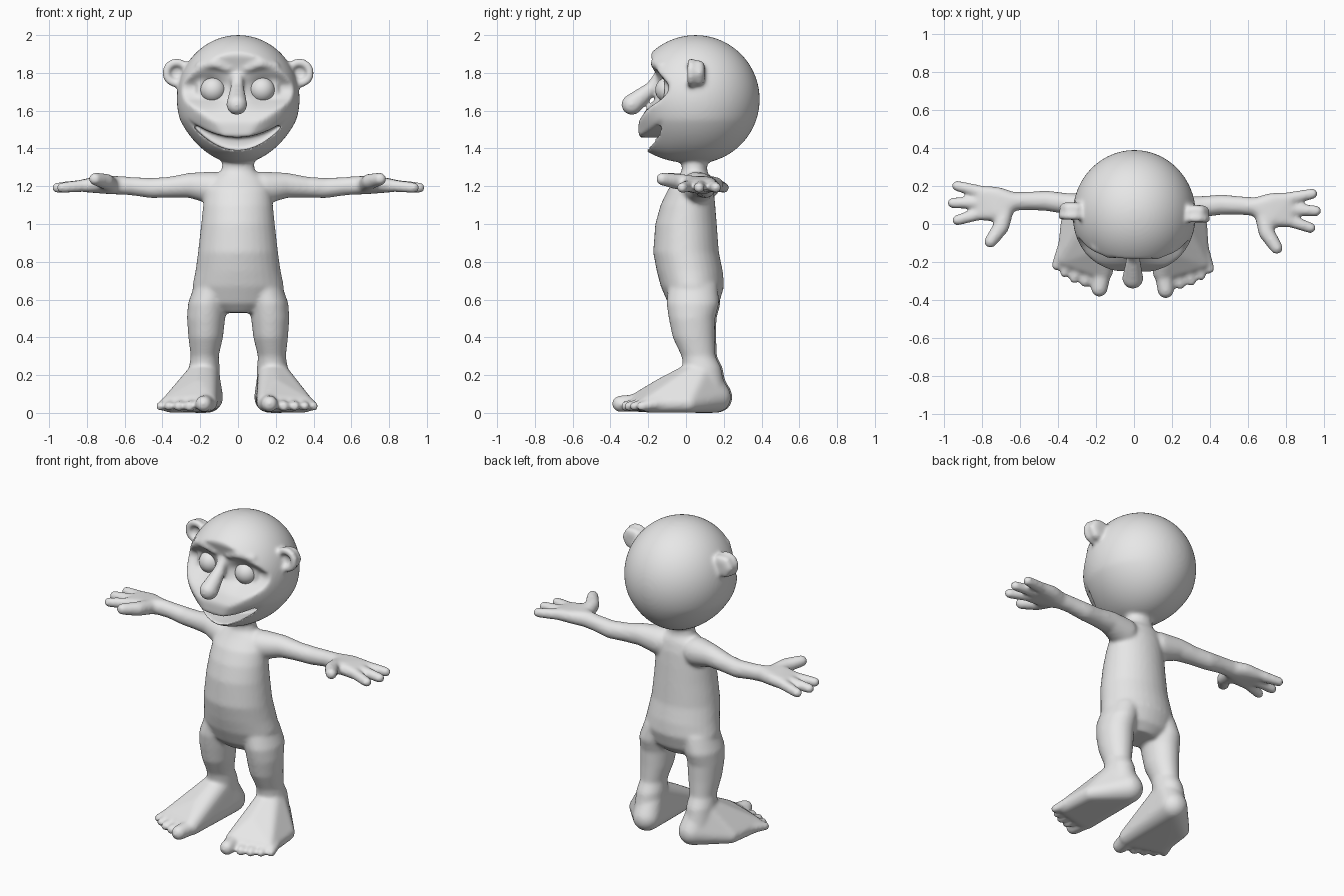
import bpy, bmesh, math
from mathutils import Vector

if "Cube" in bpy.data.objects:
    bpy.data.objects.remove(bpy.data.objects["Cube"])

TURN = -0.022  # the whole figure stands very slightly turned

skin = bpy.data.materials.new("plain grey")
skin.diffuse_color = (0.8, 0.8, 0.8, 1)
skin.use_nodes = True
skin.node_tree.nodes["Principled BSDF"].inputs["Base Color"].default_value = skin.diffuse_color

tmp = bmesh.new()
bmesh.ops.create_icosphere(tmp, subdivisions=3, radius=1)
DIRS = [v.co.copy() for v in tmp.verts]
tmp.free()


def finish(bm, name):
    bmesh.ops.delete(bm, geom=[v for v in bm.verts if not v.link_faces], context='VERTS')
    bmesh.ops.recalc_face_normals(bm, faces=bm.faces)
    me = bpy.data.meshes.new(name)
    bm.to_mesh(me)
    bm.free()
    me.polygons.foreach_set("use_smooth", [True] * len(me.polygons))
    me.materials.append(skin)
    ob = bpy.data.objects.new(name, me)
    bpy.context.collection.objects.link(ob)
    ob.rotation_euler.z = TURN
    return ob


def hull(bm, balls, s=1):
    """Convex skin around balls (x, y, z, r); s mirrors in x."""
    vs = [bm.verts.new((s * (x + d.x * r), y + d.y * r, z + d.z * r))
          for x, y, z, r in balls for d in DIRS]
    bmesh.ops.convex_hull(bm, input=vs)


def chain(bm, balls, s=1):
    for a, b in zip(balls, balls[1:]):
        hull(bm, (a, b), s)


def ring(bm, c, R, r, s=1, n=16):
    """Ring of tube radius r facing the front."""
    pts = [(c[0] + R * math.cos(i * math.tau / n), c[1],
            c[2] + R * math.sin(i * math.tau / n), r) for i in range(n + 1)]
    chain(bm, pts, s)


def loft(bm, rows, s=1, n=32):
    """Elliptical rings (cx, cy, z, rx, ry) joined upward."""
    rings = [[bm.verts.new((s * (cx + rx * math.cos(i * math.tau / n)),
                            cy + ry * math.sin(i * math.tau / n), z)) for i in range(n)]
             for cx, cy, z, rx, ry in rows]
    for a, b in zip(rings, rings[1:]):
        for i in range(n):
            bm.faces.new((a[i], a[(i + 1) % n], b[(i + 1) % n], b[i]))
    bm.faces.new(rings[0])
    bm.faces.new(rings[-1])


def interp(table, z):
    if z <= table[0][0]:
        return table[0][1]
    for (z0, a), (z1, b) in zip(table, table[1:]):
        if z <= z1:
            return a + (b - a) * (z - z0) / (z1 - z0)
    return table[-1][1]


bm = bmesh.new()

# head: ball with flattened face, eye hollows and a pushed-out muzzle
FACE = [(1.40, -.25), (1.54, -.25), (1.60, -.215), (1.66, -.165), (1.74, -.15),
        (1.83, -.165), (1.89, -.185), (1.95, -.20)]
head = bmesh.ops.create_icosphere(bm, subdivisions=6, radius=.34)['verts']
for v in head:
    v.co += Vector((0, .05, 1.66))
    x, y, z = v.co
    if y < .05:
        f = min(1, (.05 - y) / .1)
        y -= f * .06 * math.exp(-(x / .17) ** 2 - ((z - 1.40) / .09) ** 2)
        ax = min(abs(x), .15)
        hollow = .07 * math.exp(-((ax - .15) / .08) ** 2 - ((z - 1.715) / .075) ** 2)
        y = max(y, interp(FACE, z) + hollow)
    v.co = (x * (.955 - .1 * max(0, (1.55 - z) / .2)), y, z)

# nose
chain(bm, [(0, -.13, 1.80, .03), (0, -.18, 1.72, .036), (0, -.287, 1.632, .056)])

# torso and neck
loft(bm, [(0, .04, .53, .12, .09), (0, .04, .58, .215, .135), (0, .034, .67, .243, .168),
          (0, .02, .75, .226, .175), (0, 0, .85, .212, .174), (0, 0, 1.0, .195, .163),
          (0, .01, 1.1, .185, .145), (0, .025, 1.18, .175, .122), (0, .042, 1.24, .145, .09),
          (0, .045, 1.28, .09, .067), (0, .045, 1.38, .075, .067)])

for s in (1, -1):
    # ear: rim with a rounded back
    ring(bm, (.325, .035, 1.80), .056, .022, s)
    hull(bm, [(.325 + .04 * math.cos(a), .075, 1.80 + .04 * math.sin(a), .032)
              for a in (0, 1.05, 2.1, 3.15, 4.2, 5.25)], s)
    # eyelids and brow
    ring(bm, (.13, -.10, 1.712), .073, .015, s)
    chain(bm, [(.05, -.15, 1.825, .025), (.12, -.16, 1.85, .027), (.20, -.125, 1.835, .025)], s)
    # arm
    chain(bm, [(.13, .06, 1.19, .088), (.25, .085, 1.205, .067), (.36, .10, 1.195, .056),
               (.46, .112, 1.19, .054), (.56, .11, 1.20, .049), (.64, .105, 1.205, .05)], s)
    # palm, fingers and thumb
    hull(bm, [(.64, .105, 1.205, .05), (.72, .14, 1.21, .04), (.72, .04, 1.212, .042),
              (.81, .15, 1.205, .035), (.81, .035, 1.203, .035)], s)
    for y0, x1, y1 in ((.15, .937, .18), (.095, .959, .09), (.04, .932, 0)):
        chain(bm, [(.80, y0, 1.205, .034), (x1, y1, 1.192, .029)], s)
    chain(bm, [(.68, .06, 1.21, .045), (.70, -.03, 1.225, .043), (.755, -.11, 1.238, .034)], s)
    # leg
    loft(bm, [(.185, .11, .08, .085, .11), (.18, .09, .24, .082, .10), (.178, .07, .30, .074, .09),
              (.172, .045, .40, .092, .112), (.17, .035, .50, .101, .123),
              (.163, .04, .58, .103, .14), (.13, .04, .68, .10, .13)], s)
    # foot
    hull(bm, [(.165, .16, .083, .083), (.18, .09, .215, .078), (.20, -.12, .125, .06),
              (.155, -.25, .057, .052), (.36, -.19, .047, .045), (.335, .02, .052, .05)], s)
    # toes
    chain(bm, [(.16, -.25, .053, .048), (.175, -.345, .048, .044)], s)
    for x, y, r in ((.25, -.312, .029), (.308, -.295, .027), (.36, -.265, .026), (.405, -.228, .026)):
        chain(bm, [(x - .03, y + .09, .05, r + .004), (x, y, .035, r)], s)
body = finish(bm, "body")

# mouth cutter: smile-shaped crescent pushed in from the front
bm = bmesh.new()
N = 24
xs = [-.275 + .55 * i / N for i in range(N + 1)]
outline = [(x, 1.458 + 1.4 * x * x) for x in xs]
outline += [(x, 1.392 + 2.25 * x * x) for x in reversed(xs[1:-1])]
base = bm.faces.new([bm.verts.new((x, -.5, z)) for x, z in outline])
ext = bmesh.ops.extrude_face_region(bm, geom=[base])['geom']
for v in ext:
    if isinstance(v, bmesh.types.BMVert):
        v.co.y = -.01
cutter = finish(bm, "mouth_cutter")
cutter.hide_render = True
cutter.hide_set(True)


def remesh():
    m = body.modifiers.new("blend", 'REMESH')
    m.mode = 'VOXEL'
    m.voxel_size = .009
    m.use_smooth_shade = True


# blend all parts into one skin, open the mouth, soften
remesh()
cut = body.modifiers.new("mouth", 'BOOLEAN')
cut.operation = 'DIFFERENCE'
cut.object = cutter
remesh()
soft = body.modifiers.new("soften", 'SMOOTH')
soft.factor = .5
soft.iterations = 12

# eyeballs
for s, side in ((1, "left"), (-1, "right")):
    bm = bmesh.new()
    bmesh.ops.create_uvsphere(bm, u_segments=32, v_segments=20, radius=.068)
    bmesh.ops.translate(bm, verts=bm.verts, vec=(s * .13, -.092, 1.71))
    finish(bm, side + "_eye")
